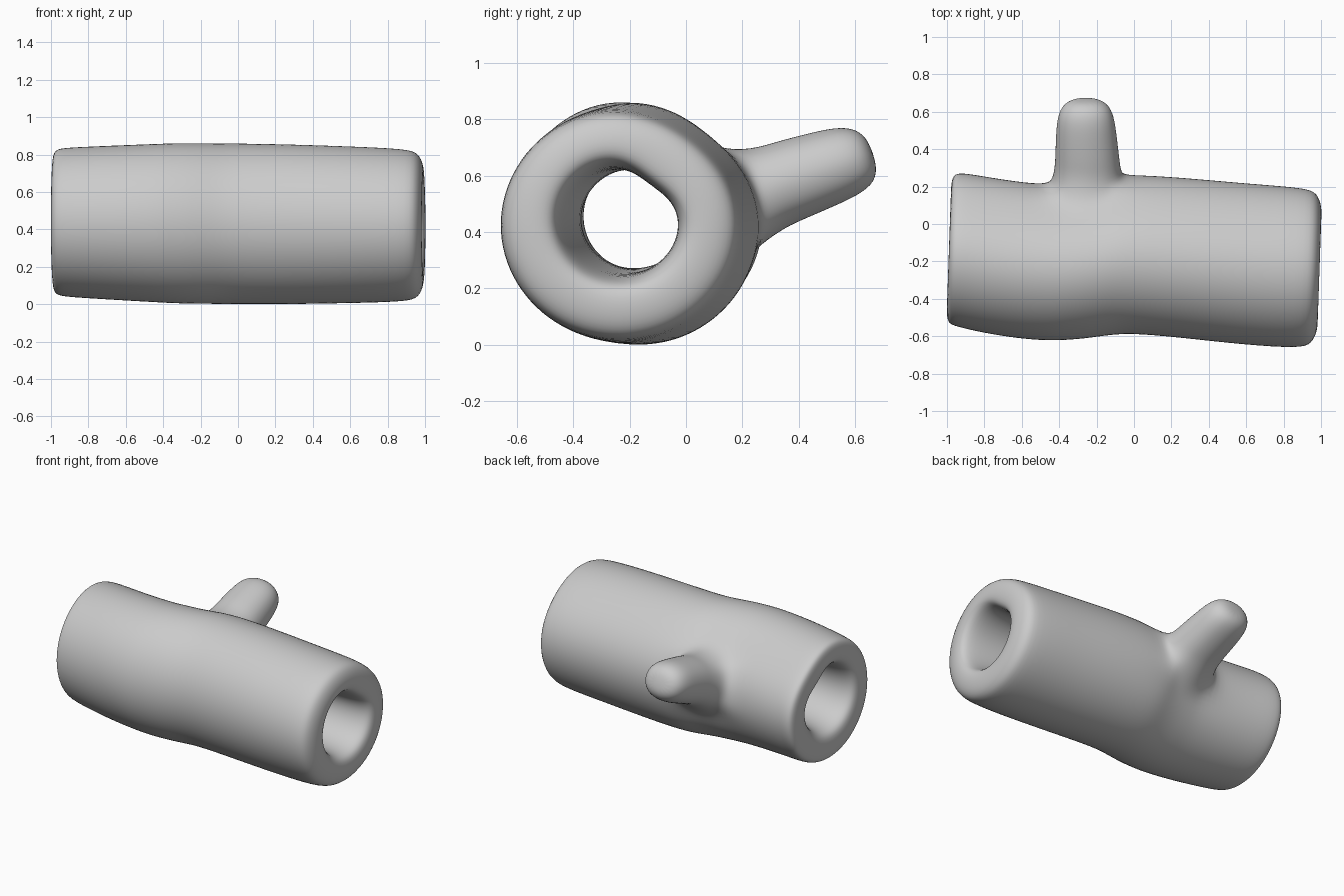
import bpy, bmesh
from math import sin, cos, radians, tau
from mathutils import Vector

cube = bpy.data.objects.get("Cube")
if cube:
    bpy.data.objects.remove(cube)

SEGS = 24
COMP = 1.011  # offsets the shrinkage of subdivision

# Outer wall stations: x, centre y, radius y, radius z
outer = [
    (-.99, -.131, .345, .338), (-.981, -.132, .398, .388),
    (-.94, -.134, .413, .402), (-.8, -.163, .417, .41),
    (-.6, -.195, .418, .42), (-.43, -.208, .416, .428),
    (-.34, -.205, .414, .432), (-.25, -.198, .414, .433),
    (-.16, -.183, .416, .433), (-.07, -.164, .424, .433),
    (.05, -.162, .425, .433), (.3, -.183, .428, .43),
    (.6, -.214, .431, .422), (.9, -.235, .43, .411),
    (.965, -.236, .405, .39), (.9935, -.237, .33, .322),
]
# Bore stations, running back from the +x end
bore = [
    (.9935, -.238, .25, .245), (.95, -.238, .215, .21),
    (.8, -.23, .2, .19), (.4, -.2, .192, .185), (0, -.165, .196, .18),
    (-.4, -.195, .197, .178), (-.8, -.165, .2, .185),
    (-.95, -.138, .222, .215), (-.99, -.134, .262, .256),
]


def wall_point(station, a, dent, cz):
    """Point at angle a on a section flattened towards the upper back."""
    x, cy, ry, rz = station
    f = COMP * (1 - (dent - .03 * x) * max(0, cos(a - radians(52))) ** 6)
    y = ry * f * cos(a)
    return Vector((x + .035 * y, cy + y, cz - .01 * x + rz * f * sin(a)))


def wall_ring(bm, station, dent, cz):
    return [bm.verts.new(wall_point(station, tau * j / SEGS, dent, cz))
            for j in range(SEGS)]


def bridge(bm, a, b, skip=()):
    n = len(a)
    for j in range(n):
        if j not in skip:
            k = (j + 1) % n
            bm.faces.new((a[j], a[k], b[k], b[j]))


OUTER_SHAPE = (.08, .4335)
BORE_SHAPE = (.2, .447)
bm = bmesh.new()
rings = [wall_ring(bm, s, *OUTER_SHAPE) for s in outer]
rings += [wall_ring(bm, s, *BORE_SHAPE) for s in bore]

# Hollow body, leaving a four by four opening for the branch
FIRST = 5
opening = (SEGS - 1, 0, 1, 2)
for i, ring in enumerate(rings):
    skip = opening if FIRST <= i < FIRST + 4 else ()
    bridge(bm, ring, rings[(i + 1) % len(rings)], skip)

# Remove the loose vertices inside the opening
bmesh.ops.delete(bm, geom=[v for v in bm.verts if not v.link_faces], context="VERTS")

# Perimeter of the opening as grid steps, with directions around an oval
grid = ([(i, 0) for i in range(4)] + [(4, j) for j in range(4)]
        + [(i, 4) for i in range(4, 0, -1)] + [(0, j) for j in range(4, 0, -1)])
dirs = [Vector((i - 2, j - 2)).normalized() for i, j in grid]

# Round the opening into an oval lying on the wall
loop = []
for (i, j), d in zip(grid, dirs):
    vert = rings[FIRST + i][(j - 1) % SEGS]
    vert.co = wall_point(outer[FIRST + i], radians(11 + 29 * d.y), *OUTER_SHAPE)
    vert.co.x = -.25 + .205 * d.x
    loop.append(vert)

# Branch grown out of the opening: centre x, y, z, half width, half height
up = Vector((0, -.32, .945))
branch = [
    (-.248, .285, .55, .183, .157), (-.25, .36, .58, .176, .152),
    (-.255, .47, .617, .168, .143), (-.258, .575, .653, .157, .132),
    (-.258, .64, .672, .123, .103), (-.258, .664, .68, .055, .045),
]
for x, y, z, w, h in branch:
    ring = [bm.verts.new(Vector((x + w * d.x, y, z)) + up * h * d.y) for d in dirs]
    bridge(bm, loop, ring)
    loop = ring
bm.faces.new(loop)
bmesh.ops.recalc_face_normals(bm, faces=bm.faces)

mesh = bpy.data.meshes.new("branched_tube")
bm.to_mesh(mesh)
bm.free()
tube = bpy.data.objects.new("branched_tube", mesh)
bpy.context.collection.objects.link(tube)
sub = tube.modifiers.new("rounding", "SUBSURF")
sub.levels = sub.render_levels = 2

# Plain grey finish
grey = bpy.data.materials.new("plain_grey")
grey.use_nodes = True
color = (.6, .6, .6, 1)
grey.diffuse_color = color
grey.node_tree.nodes["Principled BSDF"].inputs["Base Color"].default_value = color
mesh.materials.append(grey)
mesh.polygons.foreach_set("use_smooth", [True] * len(mesh.polygons))
